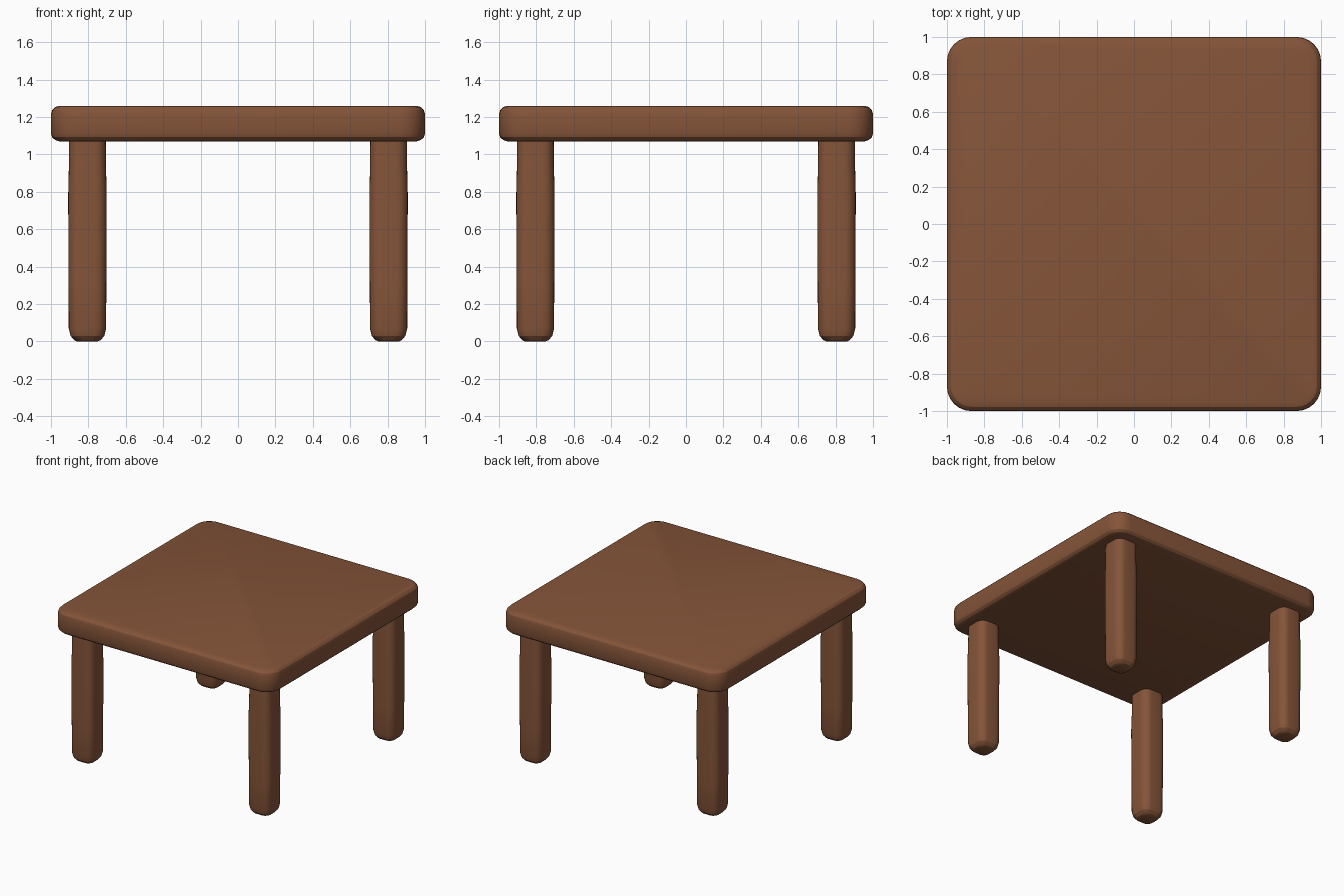
import bpy, bmesh, math

if "Cube" in bpy.data.objects:
    bpy.data.objects.remove(bpy.data.objects["Cube"])

wood = bpy.data.materials.new("brown wood")
wood.diffuse_color = (0.235, 0.09, 0.041, 1)
wood.use_nodes = True
wood.node_tree.nodes["Principled BSDF"].inputs["Base Color"].default_value = wood.diffuse_color


def rounded_square(half, radius, seg=6):
    """Outline of a square with rounded corners, counter-clockwise."""
    pts = []
    for k in range(4):
        mid = math.pi / 4 + k * math.pi / 2
        cx = math.copysign(half - radius, math.cos(mid))
        cy = math.copysign(half - radius, math.sin(mid))
        for i in range(seg + 1):
            a = k * math.pi / 2 + i / seg * math.pi / 2
            pts.append((cx + radius * math.cos(a), cy + radius * math.sin(a)))
    return pts


def loft(name, rings, x=0, y=0):
    """Stack rounded squares given as (height, half width, corner radius)."""
    bm = bmesh.new()
    loops = [[bm.verts.new((px, py, z)) for px, py in rounded_square(h, r)]
             for z, h, r in rings]
    n = len(loops[0])
    for a, b in zip(loops, loops[1:]):
        for i in range(n):
            j = (i + 1) % n
            bm.faces.new((a[i], a[j], b[j], b[i]))
    bm.faces.new(loops[0][::-1])
    bm.faces.new(loops[-1])
    me = bpy.data.meshes.new(name)
    bm.to_mesh(me)
    bm.free()
    me.materials.append(wood)
    ob = bpy.data.objects.new(name, me)
    ob.location = (x, y, 0)
    bpy.context.collection.objects.link(ob)
    bpy.ops.object.select_all(action='DESELECT')
    ob.select_set(True)
    bpy.context.view_layer.objects.active = ob
    bpy.ops.object.shade_smooth_by_angle(angle=math.radians(25))


# Slab top with softened upper and lower edges
loft("table_top", [(1.07, 0.955, 0.09), (1.077, 0.978, 0.11), (1.092, 0.994, 0.125),
                   (1.11, 1.0, 0.13), (1.215, 1.0, 0.13), (1.237, 0.994, 0.125),
                   (1.253, 0.978, 0.11), (1.26, 0.955, 0.09)])

# Four rounded legs, slightly fuller in the middle
leg = [(0.0, 0.055, 0.035), (0.008, 0.072, 0.045), (0.03, 0.09, 0.055),
       (0.07, 0.1, 0.06), (0.3, 0.101, 0.06), (0.78, 0.103, 0.06),
       (0.95, 0.099, 0.06), (1.12, 0.098, 0.06)]
for depth, y in (("front", -0.805), ("back", 0.805)):
    for side, x in (("left", -0.805), ("right", 0.805)):
        loft(f"{depth}_{side}_leg", leg, x, y)
